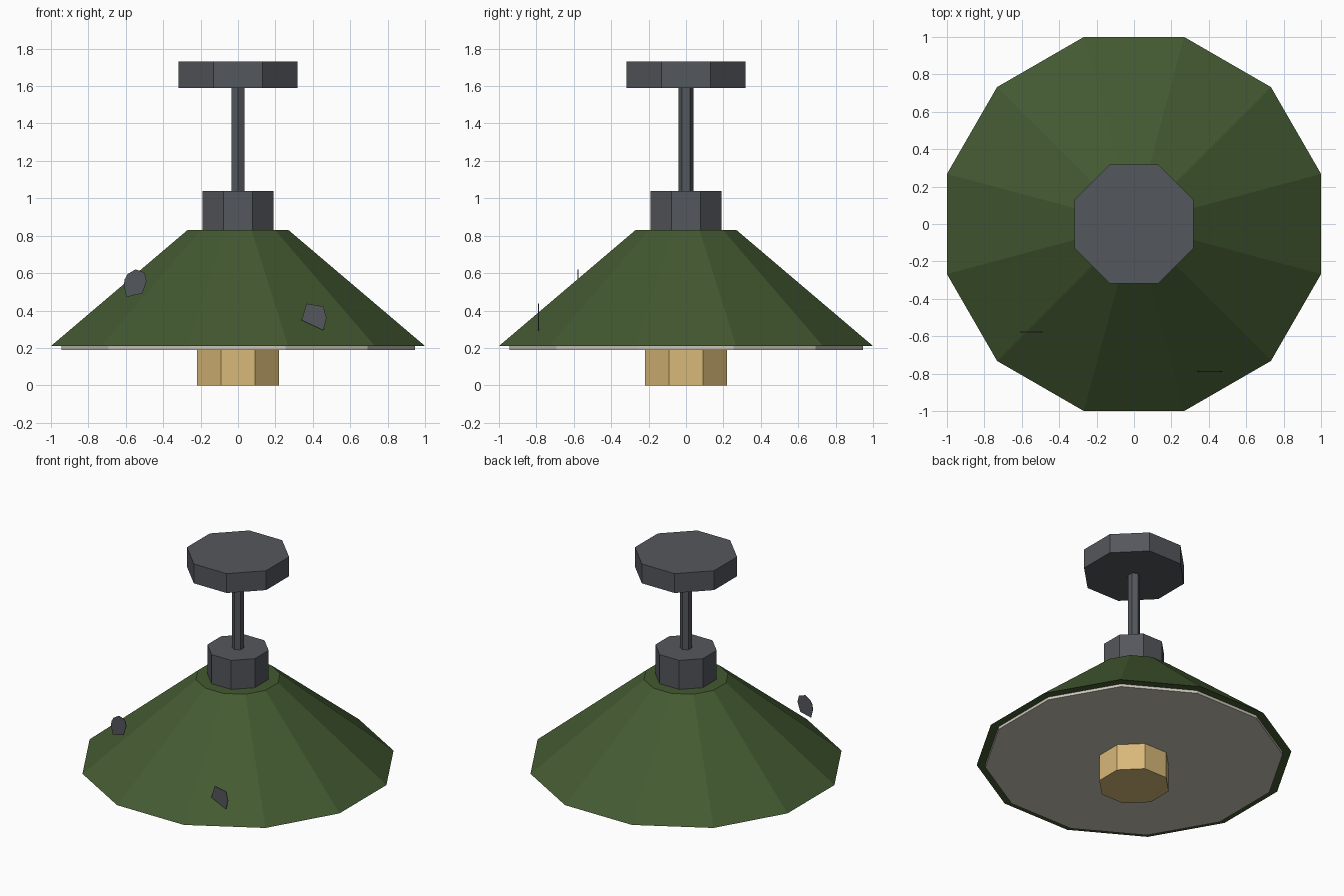
import bpy, bmesh, math

if "Cube" in bpy.data.objects:
    bpy.data.objects.remove(bpy.data.objects["Cube"])


def lin(c):
    c /= 255
    return c / 12.92 if c <= 0.04045 else ((c + 0.055) / 1.055) ** 2.4


def material(name, r, g, b):
    m = bpy.data.materials.new(name)
    m.diffuse_color = (lin(r), lin(g), lin(b), 1)
    m.use_nodes = True
    m.node_tree.nodes["Principled BSDF"].inputs["Base Color"].default_value = m.diffuse_color
    return m


GREY = material("dark_grey_metal", 84, 87, 92)
GREEN = material("green_enamel", 68, 90, 50)
CREAM = material("pale_liner", 203, 197, 185)
GOLD = material("warm_gold", 215, 184, 120)


def finish(name, bm, mat):
    bmesh.ops.recalc_face_normals(bm, faces=bm.faces)
    me = bpy.data.meshes.new(name)
    bm.to_mesh(me)
    bm.free()
    me.materials.append(mat)
    bpy.context.collection.objects.link(bpy.data.objects.new(name, me))


def prism(name, sides, z0, z1, r0, r1, mat):
    """Closed frustum; r0 and r1 are flat-to-flat half widths."""
    bm = bmesh.new()
    k = 1 / math.cos(math.pi / sides)
    rings = []
    for z, r in ((z0, r0), (z1, r1)):
        ring = []
        for i in range(sides):
            a = 2 * math.pi * (i + 0.5) / sides
            ring.append(bm.verts.new((r * k * math.cos(a), r * k * math.sin(a), z)))
        rings.append(ring)
        bm.faces.new(ring)
    for i in range(sides):
        j = (i + 1) % sides
        bm.faces.new((rings[0][i], rings[0][j], rings[1][j], rings[1][i]))
    finish(name, bm, mat)


def chip(name, points, y, mat):
    """Thin upright flake facing the front."""
    bm = bmesh.new()
    f = bm.faces.new([bm.verts.new((x, y, z)) for x, z in points])
    ext = bmesh.ops.extrude_face_region(bm, geom=[f], use_keep_orig=True)
    for v in ext["geom"]:
        if isinstance(v, bmesh.types.BMVert):
            v.co.y += 0.004
    finish(name, bm, mat)


# Lamp body, bottom to top
prism("bulb", 8, 0.0, 0.195, 0.22, 0.22, GOLD)
prism("liner", 12, 0.19, 0.215, 0.945, 0.945, CREAM)
prism("shade", 12, 0.21, 0.83, 1.0, 0.27, GREEN)
prism("neck", 8, 0.82, 1.04, 0.19, 0.19, GREY)
prism("rod", 6, 1.03, 1.60, 0.035, 0.035, GREY)
prism("ceiling_plate", 8, 1.59, 1.73, 0.317, 0.317, GREY)

# Loose paint chips in front of the shade
chip("chip_left", [(-0.607, 0.565), (-0.59, 0.595), (-0.548, 0.62), (-0.5, 0.604),
                   (-0.489, 0.56), (-0.51, 0.492), (-0.596, 0.472), (-0.61, 0.53)], -0.58, GREY)
chip("chip_right", [(0.366, 0.437), (0.457, 0.422), (0.473, 0.36),
                    (0.457, 0.294), (0.34, 0.348)], -0.79, GREY)
